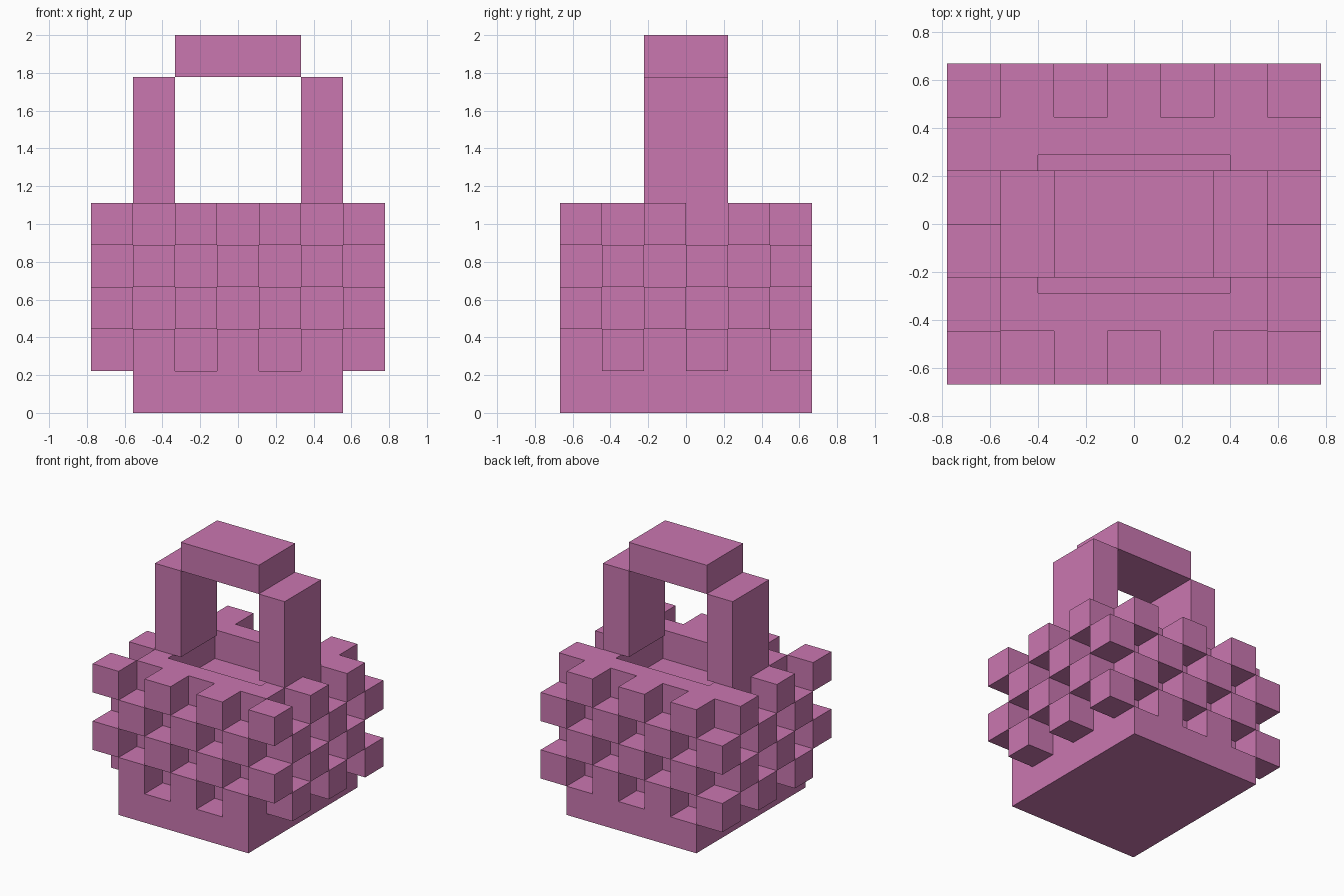
import bpy
import bmesh
from mathutils import Matrix, Vector

U = 2 / 9  # one block

if "Cube" in bpy.data.objects:
    bpy.data.objects.remove(bpy.data.objects["Cube"], do_unlink=True)

pink = bpy.data.materials.new("pink")
colour = (0.591, 0.184, 0.434, 1)
pink.diffuse_color = colour
pink.use_nodes = True
bsdf = next(n for n in pink.node_tree.nodes if n.type == "BSDF_PRINCIPLED")
bsdf.inputs["Base Color"].default_value = colour


def add_box(bm, low, high):
    """Add a box between two corners given in blocks."""
    low, high = Vector(low) * U, Vector(high) * U
    place = Matrix.Translation((low + high) / 2) @ Matrix.Diagonal((*(high - low), 1))
    bmesh.ops.create_cube(bm, size=1, matrix=place)


def finish(bm, name):
    mesh = bpy.data.meshes.new(name)
    bm.to_mesh(mesh)
    bm.free()
    mesh.materials.append(pink)
    obj = bpy.data.objects.new(name, mesh)
    bpy.context.collection.objects.link(obj)
    return obj


# Flat base slab
bm = bmesh.new()
add_box(bm, (-2.5, -3, 0), (2.5, 3, 1))
finish(bm, "basket_base")

# Basket body with a shallow hollow in its top
bm = bmesh.new()
add_box(bm, (-2.5, -2, 1), (2.5, 2, 5))
bm.normal_update()
top = max(bm.faces, key=lambda f: f.calc_center_median().z)
bmesh.ops.inset_region(bm, faces=[top], thickness=U)
floor = bmesh.ops.extrude_face_region(bm, geom=[top])["geom"]
bmesh.ops.translate(bm, vec=(0, 0, -U),
                    verts=[v for v in floor if isinstance(v, bmesh.types.BMVert)])
if top.is_valid:
    bmesh.ops.delete(bm, geom=[top], context="FACES_ONLY")
bmesh.ops.recalc_face_normals(bm, faces=bm.faces)
finish(bm, "basket_body")

# Woven shell: alternate blocks around the body
COLUMNS, DEPTH = 7, 6
bm = bmesh.new()
for row in range(1, 5):
    for i in range(COLUMNS):
        for j in range(DEPTH):
            on_shell = i in (0, COLUMNS - 1) or j in (0, DEPTH - 1)
            if on_shell and (i + j + row) % 2 == 0:
                corner = Vector((i - COLUMNS / 2, j - DEPTH / 2, row))
                add_box(bm, corner, corner + Vector((1, 1, 1)))
finish(bm, "basket_weave")

# Handle: two posts and a raised crossbar
for side, x in (("right", -2.5), ("left", 1.5)):
    bm = bmesh.new()
    add_box(bm, (x, -1, 5), (x + 1, 1, 8))
    finish(bm, side + "_handle_post")
bm = bmesh.new()
add_box(bm, (-1.5, -1, 8), (1.5, 1, 9))
finish(bm, "handle_bar")
